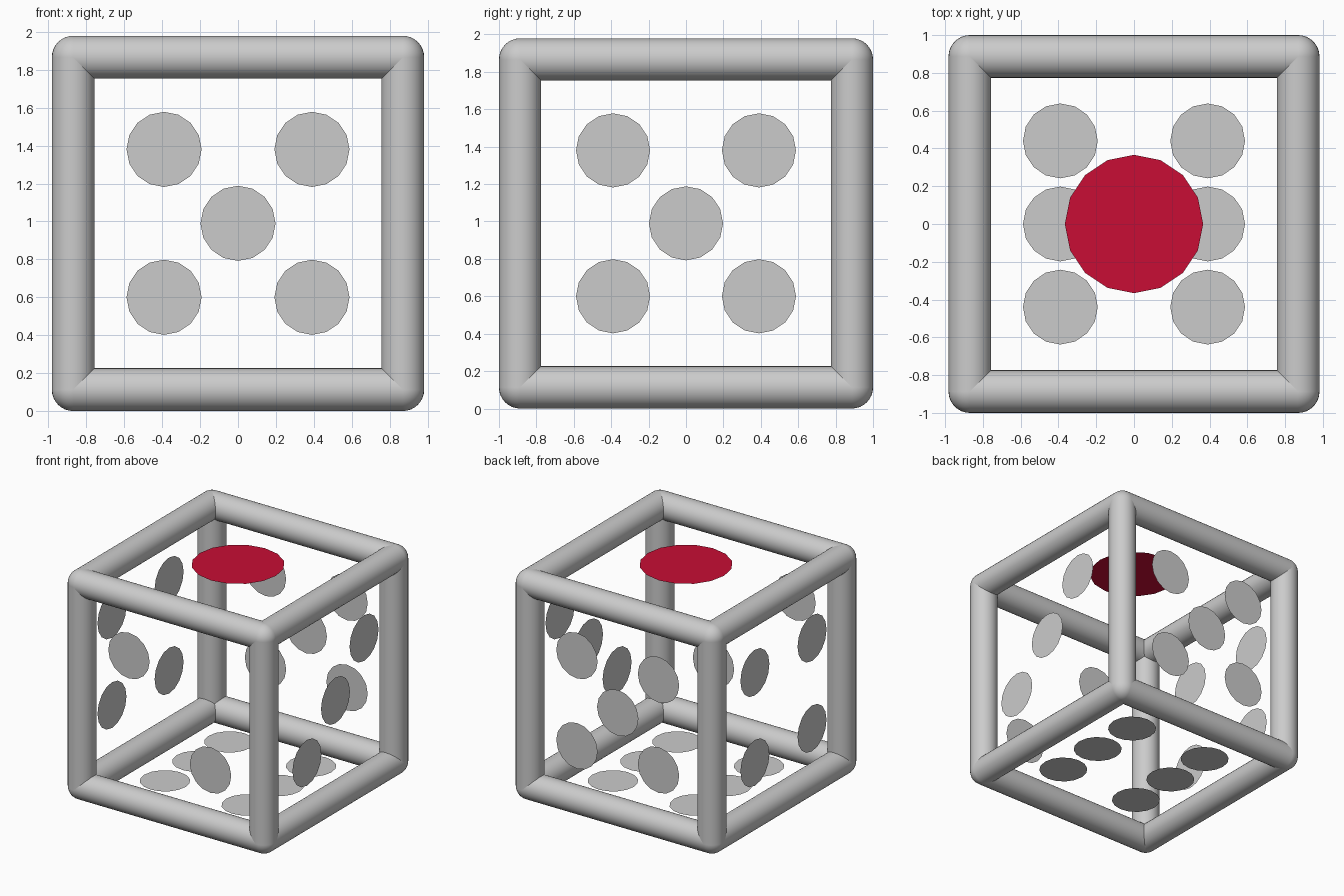
import bpy, math
from mathutils import Vector

if "Cube" in bpy.data.objects:
    bpy.data.objects.remove(bpy.data.objects["Cube"])

R = 0.113                      # bar radius
AX, AY = 0.869, 0.887          # bar axis offsets
Z0, Z1 = 0.113, 1.866
ZC = 0.99
PIP = 0.198


def smooth(ob):
    for p in ob.data.polygons:
        p.use_smooth = True


def bar(name, a, b):
    a, b = Vector(a), Vector(b)
    d = b - a
    bpy.ops.mesh.primitive_cylinder_add(
        vertices=32, radius=R, depth=d.length, end_fill_type='NOTHING',
        location=(a + b) / 2, rotation=d.to_track_quat('Z', 'Y').to_euler())
    ob = bpy.context.object
    ob.name = name
    smooth(ob)


def disc(name, loc, normal, radius=PIP):
    # Flat 16-sided disc facing along the given normal
    rot = {'x': (0, math.pi / 2, 0), '-x': (0, -math.pi / 2, 0),
           'y': (-math.pi / 2, 0, 0), '-y': (math.pi / 2, 0, 0),
           'z': (0, 0, 0), '-z': (math.pi, 0, 0)}[normal]
    bpy.ops.mesh.primitive_circle_add(vertices=16, radius=radius, fill_type='NGON',
                                      location=loc, rotation=rot)
    ob = bpy.context.object
    ob.name = name
    return ob


# Frame bars
for s in (-1, 1):
    for z in (Z0, Z1):
        bar("frame_bar_x", (-AX, s * AY, z), (AX, s * AY, z))
        bar("frame_bar_y", (s * AX, -AY, z), (s * AX, AY, z))
    for t in (-1, 1):
        bar("frame_post", (s * AX, t * AY, Z0), (s * AX, t * AY, Z1))

# Rounded corners
for x in (-AX, AX):
    for y in (-AY, AY):
        for z in (Z0, Z1):
            bpy.ops.mesh.primitive_uv_sphere_add(segments=32, ring_count=16,
                                                 radius=R, location=(x, y, z))
            bpy.context.object.name = "frame_corner"
            smooth(bpy.context.object)

# Red single spot on top
top = disc("top_spot", (0, 0, 1.917), 'z', 0.366)
red = bpy.data.materials.new("red")
red.diffuse_color = (0.58, 0.004, 0.035, 1)
red.use_nodes = True
red.node_tree.nodes["Principled BSDF"].inputs["Base Color"].default_value = red.diffuse_color
top.data.materials.append(red)

# Six spots underneath
P = 0.39
for x in (-P, P):
    for y in (-0.44, 0, 0.44):
        disc("bottom_spot", (x, y, 0.11), '-z')

# Side spots: two in front, five at the back, three right, four left
D = 0.932
corners = [(u, v) for u in (-P, P) for v in (-P, P)]
for u, v in [(-P, P), (P, -P)]:
    disc("front_spot", (u, -D, ZC + v), '-y')
for u, v in corners + [(0, 0)]:
    disc("back_spot", (u, D, ZC + v), 'y')
for u, v in [(P, P), (0, 0), (-P, -P)]:
    disc("right_spot", (D, u, ZC + v), 'x')
for u, v in corners:
    disc("left_spot", (-D, u, ZC + v), '-x')
